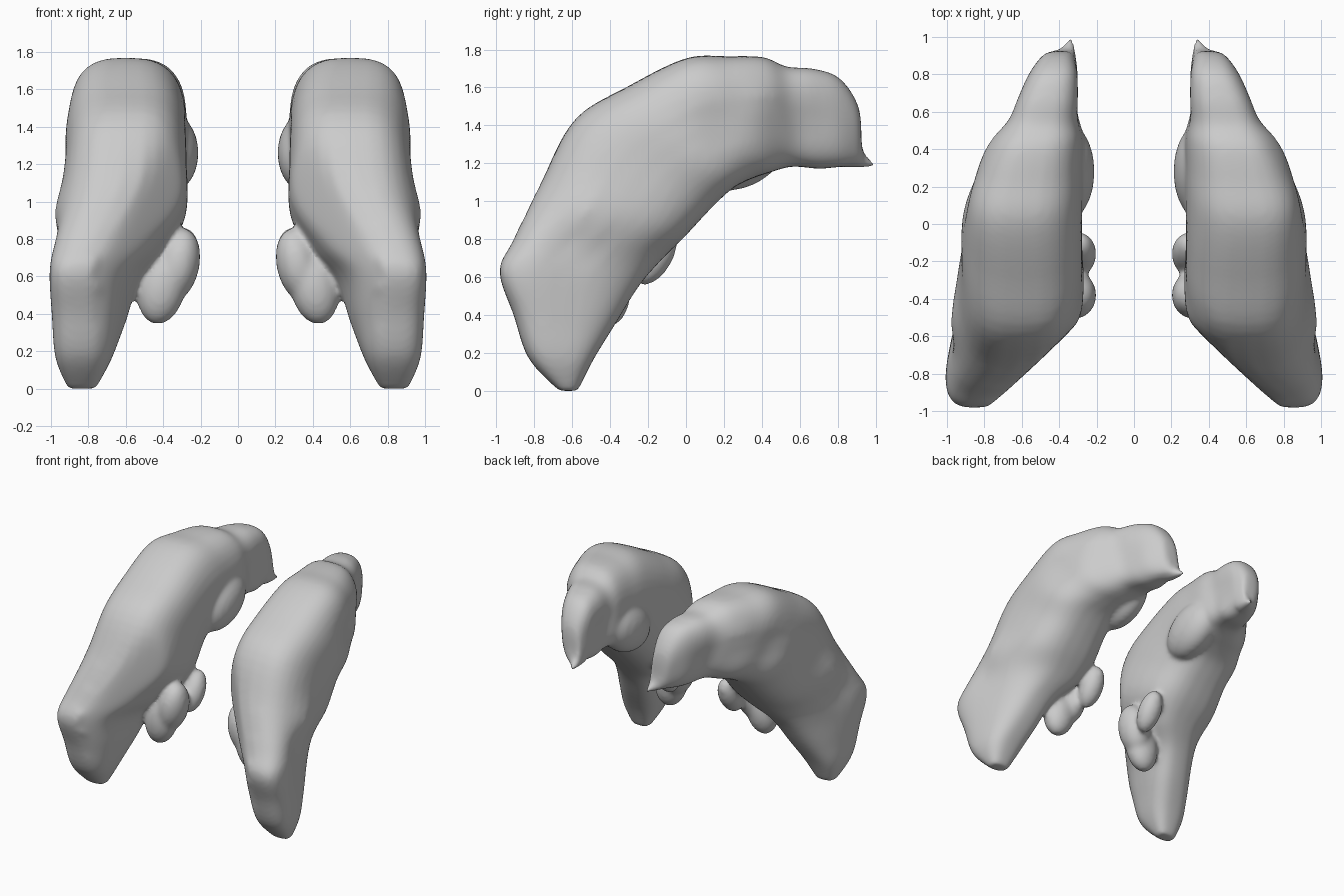
import bpy, bmesh, math
from mathutils import Vector, Matrix

if "Cube" in bpy.data.objects:
    bpy.data.objects.remove(bpy.data.objects["Cube"])

# Sections: outer (y, z), inner (y, z), centre x at outer edge, centre x at inner edge, half width
SECTIONS = [
    (-.67, .00, -.57, .00, .84, .83, .075),
    (-.83, .17, -.49, .16, .84, .81, .15),
    (-.91, .40, -.38, .34, .845, .75, .185),
    (-.985, .63, -.25, .55, .855, .68, .21),
    (-.91, .80, -.13, .69, .78, .60, .27),
    (-.77, 1.10, .00, .82, .63, .60, .335),
    (-.59, 1.43, .14, .97, .60, .60, .325),
    (-.30, 1.61, .25, 1.07, .60, .60, .322),
    (.00, 1.755, .35, 1.12, .61, .55, .305),
    (.22, 1.765, .44, 1.15, .58, .52, .275),
    (.41, 1.76, .54, 1.18, .54, .46, .235),
    (.53, 1.71, .61, 1.18, .50, .44, .20),
    (.67, 1.70, .70, 1.17, .465, .42, .18),
    (.81, 1.65, .81, 1.18, .43, .41, .14),
    (.91, 1.50, .90, 1.19, .41, .38, .085),
    (.925, 1.32, .94, 1.18, .37, .35, .05),
]
N = 32
STEPS = 5
# Shallow hollows and swells: centre (y, z), radius, x shift, side (1 outer, -1 inner)
HOLLOWS = [(.66, 1.38, .18, .05, -1), (-.62, .76, .12, -.025, 1),
           (.18, 1.38, .13, -.025, 1), (.62, 1.38, .15, -.025, 1),
           (.42, 1.55, .10, .02, 1), (-.50, .95, .13, .025, 1)]


def spow(v, p):
    return math.copysign(abs(v) ** p, v)


def smooth_sections():
    pts = [SECTIONS[0], *SECTIONS, SECTIONS[-1]]
    for i in range(len(SECTIONS) - 1):
        p = pts[i:i + 4]
        for s in range(STEPS):
            t = s / STEPS
            yield [b + .5 * t * (c - a + t * (2 * a - 5 * b + 4 * c - d + t * (3 * (b - c) + d - a)))
                   for a, b, c, d in zip(*p)]
    yield SECTIONS[-1]


def add_body(bm):
    rings = []
    for oy, oz, iy, iz, xo, xi, hw in smooth_sections():
        ring = []
        for k in range(N):
            a = 2 * math.pi * k / N
            t = (1 - spow(math.cos(a), .76)) / 2
            off = spow(math.sin(a), .70)
            x = xo + (xi - xo) * t + hw * off
            y, z = oy + (iy - oy) * t, oz + (iz - oz) * t
            for hy, hz, r, dx, side in HOLLOWS:
                if off * side > 0:
                    x += dx * abs(off) * math.exp(-((y - hy) ** 2 + (z - hz) ** 2) / (r * r))
            # slanted front inner face, softly blended
            limit = -.51 - (x - .27) * .98
            y = (y + limit + math.sqrt((y - limit) ** 2 + .0025)) / 2 if x < .75 and z < 1.45 else y
            ring.append(bm.verts.new((x, y, z)))
        rings.append(ring)
    for r0, r1 in zip(rings, rings[1:]):
        for k in range(N):
            j = (k + 1) % N
            bm.faces.new((r0[k], r0[j], r1[j], r1[k]))
    bm.faces.new(rings[0])
    bm.faces.new(rings[-1])


def add_lobe(bm, centre, size, tilt=(0, 0, 0)):
    rot = Matrix.Identity(4)
    for angle, axis in zip(tilt, "XYZ"):
        rot = Matrix.Rotation(math.radians(angle), 4, axis) @ rot
    m = Matrix.Translation(centre) @ rot @ Matrix.Diagonal((*size, 1))
    bmesh.ops.create_uvsphere(bm, u_segments=20, v_segments=14, radius=1, matrix=m)


def add_spike(bm, base, tip, radius):
    d = Vector(tip) - Vector(base)
    m = Matrix.Translation((Vector(base) + Vector(tip)) / 2) @ d.to_track_quat('Z', 'Y').to_matrix().to_4x4()
    bmesh.ops.create_cone(bm, cap_ends=True, segments=16, radius1=radius, radius2=.012,
                          depth=d.length, matrix=m)


# Curved main body with the inner lobes and the pointed rear tip
bm = bmesh.new()
add_body(bm)
add_lobe(bm, (.41, -.40, .54), (.13, .11, .20), (0, -10, 0))     # lower front lobe
add_lobe(bm, (.32, -.38, .66), (.115, .13, .20), (0, -12, 0))    # front inner swelling
add_lobe(bm, (.29, -.16, .71), (.09, .09, .17), (-30, 0, 0))     # small inner lobe
add_lobe(bm, (.35, .28, 1.26), (.14, .27, .19), (25, 0, 0))      # rear inner swelling
add_spike(bm, (.37, .86, 1.24), (.335, .995, 1.185), .07)        # rear tip
bmesh.ops.recalc_face_normals(bm, faces=bm.faces)
mesh = bpy.data.meshes.new("lobed_body")
bm.to_mesh(mesh)
bm.free()
body = bpy.data.objects.new("lobed_body", mesh)
bpy.context.collection.objects.link(body)

# Fuse, soften and mirror
remesh = body.modifiers.new("fuse", 'REMESH')
remesh.mode = 'VOXEL'
remesh.voxel_size = .016
remesh.use_smooth_shade = True
soft = body.modifiers.new("soften", 'SMOOTH')
soft.factor = .5
soft.iterations = 16
mirror = body.modifiers.new("mirror", 'MIRROR')
mirror.use_axis = (True, False, False)
